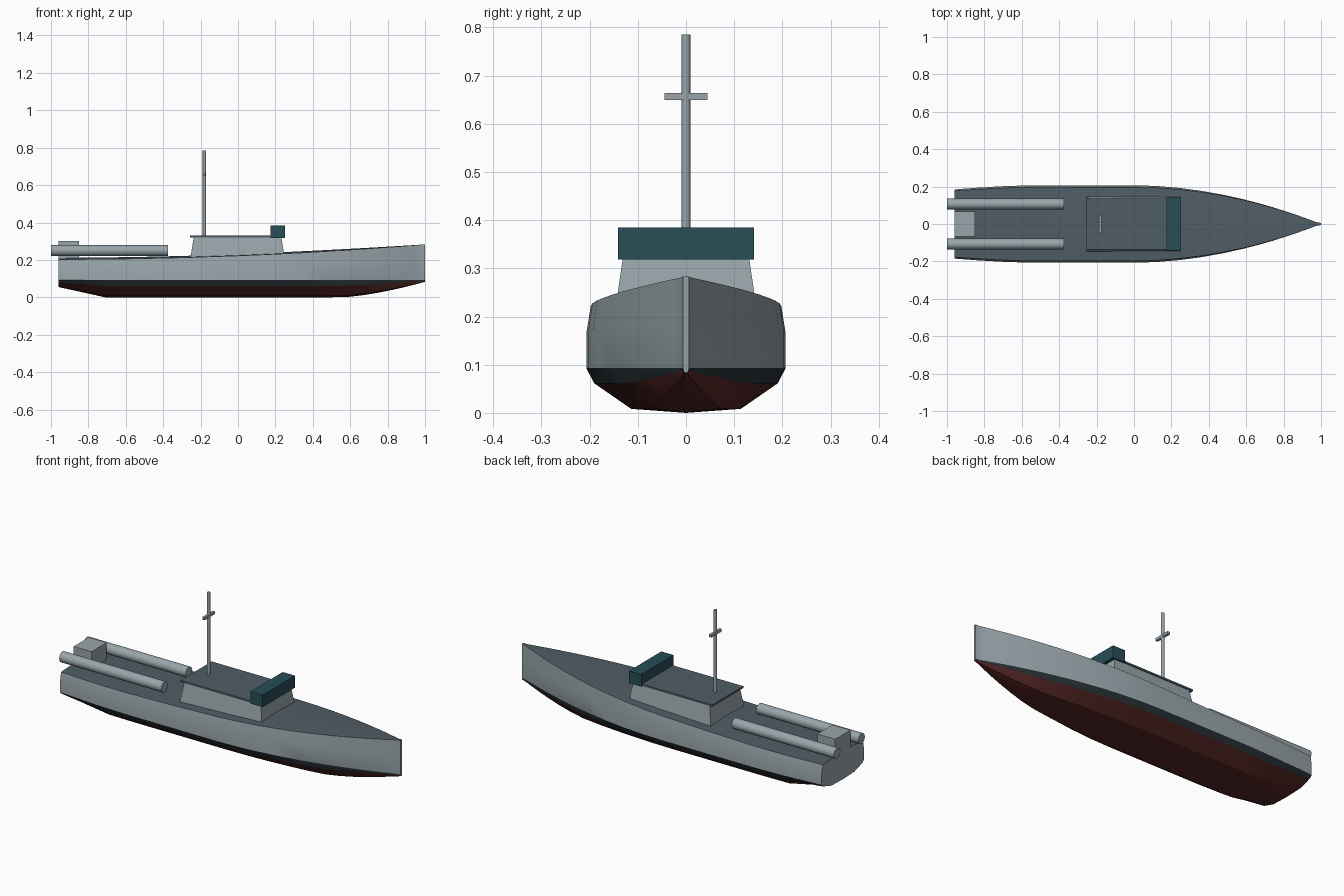
import bpy, bmesh, math

if "Cube" in bpy.data.objects:
    bpy.data.objects.remove(bpy.data.objects["Cube"])


def material(name, r, g, b):
    m = bpy.data.materials.new(name)
    m.diffuse_color = (r, g, b, 1)
    m.use_nodes = True
    m.node_tree.nodes["Principled BSDF"].inputs["Base Color"].default_value = m.diffuse_color
    return m


GREY = material("hull_grey", 0.32, 0.38, 0.41)
DECK = material("deck_grey", 0.08, 0.11, 0.13)
BLACK = material("boot_black", 0.02, 0.03, 0.035)
RED = material("bottom_red", 0.09, 0.02, 0.018)
TEAL = material("screen_teal", 0.02, 0.075, 0.095)


def add_object(name, bm, *mats):
    bmesh.ops.recalc_face_normals(bm, faces=bm.faces)
    me = bpy.data.meshes.new(name)
    bm.to_mesh(me)
    bm.free()
    for m in mats:
        me.materials.append(m)
    ob = bpy.data.objects.new(name, me)
    bpy.context.collection.objects.link(ob)
    return ob


def smooth(ob, angle):
    bpy.ops.object.select_all(action='DESELECT')
    ob.select_set(True)
    bpy.context.view_layer.objects.active = ob
    bpy.ops.object.shade_smooth_by_angle(angle=math.radians(angle))


def box(name, x, y, z, mat, taper=(0, 0)):
    """Box from (min, max) ranges, top drawn in by taper on each side."""
    bm = bmesh.new()
    bmesh.ops.create_cube(bm, size=1)
    for v in bm.verts:
        top = v.co.z > 0
        tx, ty = taper if top else (0, 0)
        v.co = (x[1] - tx if v.co.x > 0 else x[0] + tx,
                y[1] - ty if v.co.y > 0 else y[0] + ty,
                z[1] if top else z[0])
    return add_object(name, bm, mat)


def cylinder(name, loc, radius, length, mat, sides, along_x=False):
    rot = (0, math.pi / 2, 0) if along_x else (0, 0, 0)
    bpy.ops.mesh.primitive_cylinder_add(vertices=sides, radius=radius, depth=length,
                                        location=loc, rotation=rot)
    ob = bpy.context.object
    ob.name = name
    ob.data.materials.append(mat)
    smooth(ob, 50)
    return ob


# Hull lines
BOOT = 0.093


def half_width(x):
    if x > 0:
        return max(0.006, 0.207 * (1 - x ** 1.9))
    return 0.207 - 0.022 * (max(0, -0.55 - x) / 0.41) ** 1.5


def keel(x):
    if x < -0.71:
        return 0.055 * (-0.71 - x) / 0.25
    return 0.083 * (max(0, x - 0.55) / 0.45) ** 1.5


def half_section(x):
    w, k = half_width(x), keel(x)
    sheer = 0.203 + 0.08 * ((x + 0.96) / 1.96) ** 2
    bow = max(0, x) ** 2
    edge = w * (0.955 + 0.045 * bow)
    return [(0, k),
            (w * 0.55, k + (BOOT - k) * 0.09),
            (w * 0.92, k + (BOOT - k) * 0.66),
            (w, BOOT),
            (w, BOOT + (sheer - BOOT) * 0.55),
            (edge, sheer),
            (0, sheer + 0.009 * (1 - bow))]


# Hull lofted through cross-sections, bands coloured by height
bm = bmesh.new()
stations = [-0.96, -0.84, -0.71, -0.55, -0.3, 0, 0.12, 0.24, 0.36, 0.48, 0.58,
            0.66, 0.74, 0.82, 0.88, 0.94, 0.975, 1.0]
rings = []
for x in stations:
    half = half_section(x)
    loop = half + [(-y, z) for y, z in reversed(half[1:-1])]
    rings.append([bm.verts.new((x, y, z)) for y, z in loop])
band_mats = [3, 3, 2, 0, 0, 1]
n = len(rings[0])
for a, b in zip(rings, rings[1:]):
    for i in range(n):
        f = bm.faces.new((a[i], a[(i + 1) % n], b[(i + 1) % n], b[i]))
        f.material_index = band_mats[i if i < 6 else 11 - i]
bm.faces.new(rings[0])
bm.faces.new(rings[-1])
hull = add_object("hull", bm, GREY, DECK, BLACK, RED)
smooth(hull, 22)

# Deckhouse, roof and bridge screen
box("deckhouse", (-0.255, 0.25), (-0.148, 0.148), (0.205, 0.322), GREY, (0.018, 0.017))
box("deckhouse_roof", (-0.256, 0.235), (-0.136, 0.136), (0.32, 0.33), DECK)
box("bridge_screen", (0.175, 0.25), (-0.141, 0.141), (0.318, 0.385), TEAL)

# Mast with yard
cylinder("mast", (-0.18, 0, 0.555), 0.009, 0.46, GREY, 12)
box("mast_yard", (-0.187, -0.173), (-0.045, 0.045), (0.649, 0.664), GREY)

# Stern tubes and locker
for side, label in ((1, "left"), (-1, "right")):
    cylinder("stern_tube_" + label, (-0.6875, side * 0.107, 0.25), 0.029, 0.625, GREY, 16, True)
box("stern_locker", (-0.96, -0.85), (-0.066, 0.066), (0.205, 0.302), GREY)
